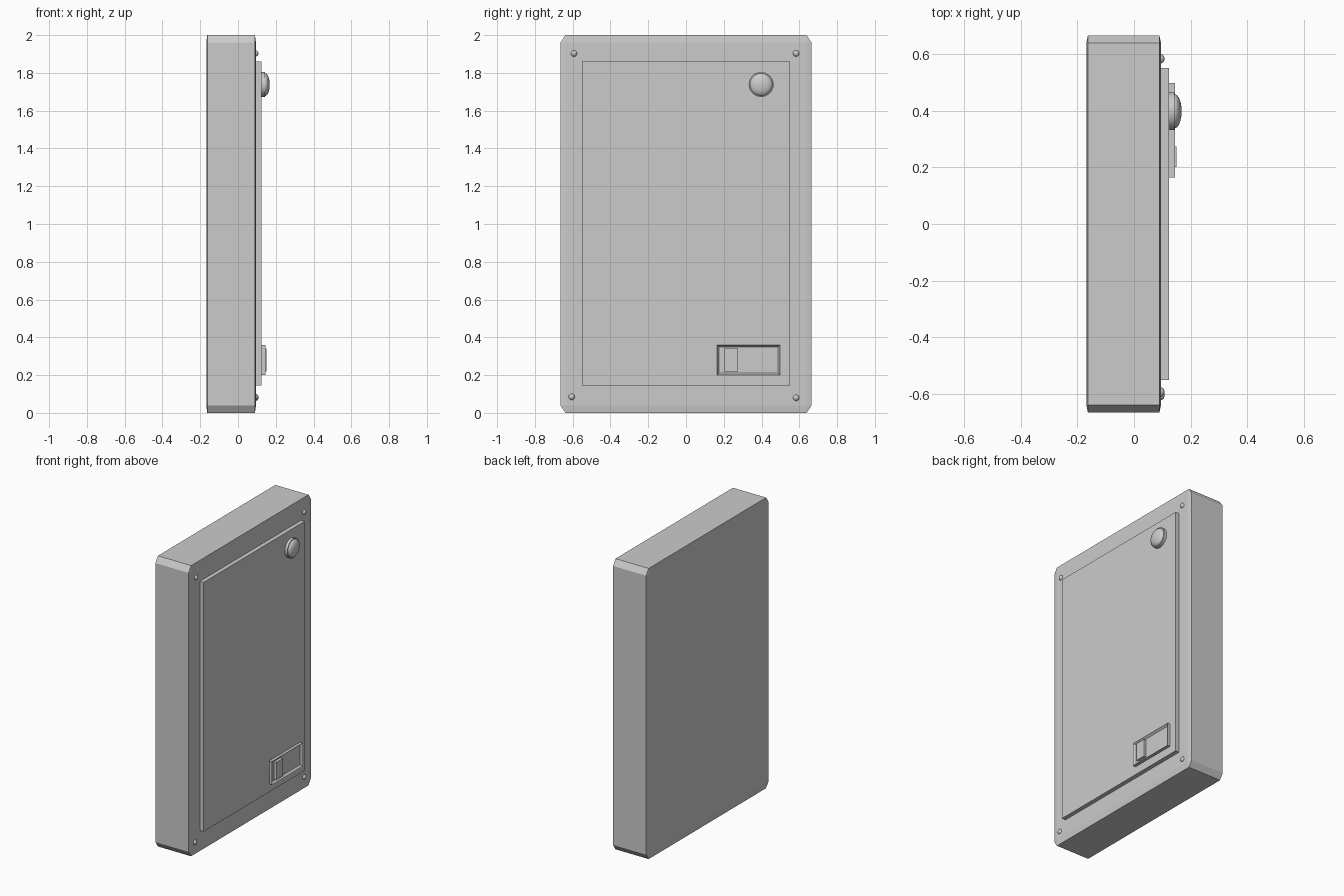
import bpy, bmesh, math

if "Cube" in bpy.data.objects:
    bpy.data.objects.remove(bpy.data.objects["Cube"])


def add_mesh(name, bm):
    bmesh.ops.recalc_face_normals(bm, faces=bm.faces)
    me = bpy.data.meshes.new(name)
    bm.to_mesh(me)
    bm.free()
    ob = bpy.data.objects.new(name, me)
    bpy.context.collection.objects.link(ob)
    return ob


def box(name, x, y, z, bevel=0.0):
    """Box from (min, max) ranges; bevel is a fraction of each side."""
    bm = bmesh.new()
    bmesh.ops.create_cube(bm, size=1)
    if bevel:
        bmesh.ops.bevel(bm, geom=bm.edges[:], offset=bevel, segments=1,
                        affect='EDGES')
    for v in bm.verts:
        v.co = [lo + (c + 0.5) * (hi - lo)
                for c, (lo, hi) in zip(v.co, (x, y, z))]
    return add_mesh(name, bm)


def lathe_x(name, y, z, profile, sides):
    """Turn (x, radius) points about an axis along x."""
    bm = bmesh.new()
    vs = [bm.verts.new((px, r, 0)) for px, r in profile]
    es = [bm.edges.new(p) for p in zip(vs, vs[1:])]
    bmesh.ops.spin(bm, geom=vs + es, cent=(0, 0, 0), axis=(1, 0, 0),
                   angle=math.tau, steps=sides)
    bmesh.ops.remove_doubles(bm, verts=bm.verts[:], dist=1e-5)
    ob = add_mesh(name, bm)
    ob.location = (0, y, z)
    bpy.ops.object.select_all(action='DESELECT')
    ob.select_set(True)
    bpy.context.view_layer.objects.active = ob
    bpy.ops.object.shade_smooth_by_angle(angle=math.radians(35))
    return ob


def dome(x0, radius, height, steps):
    return [(x0 + height * math.sin(a), radius * math.cos(a))
            for a in (math.pi / 2 * i / steps for i in range(steps + 1))]


# Case and raised front panel
box("case", (-0.168, 0.095), (-0.665, 0.665), (0, 2), bevel=0.02)
box("front_panel", (0.09, 0.124), (-0.55, 0.55), (0.145, 1.86))

# Round button: short collar with a dome
lathe_x("button", 0.398, 1.738,
        [(0.12, 0), (0.12, 0.066), (0.143, 0.066), (0.143, 0.06)]
        + dome(0.143, 0.06, 0.025, 8), 32)

# Corner screws
for i, (y, z) in enumerate([(-0.593, 1.903), (0.583, 1.903),
                            (-0.605, 0.085), (0.583, 0.08)]):
    lathe_x(f"screw_{i + 1}", y, z,
            [(0.085, 0), (0.085, 0.017)] + dome(0.092, 0.017, 0.016, 5), 16)

# Switch plate with a sunken window
plate = box("switch_plate", (0.12, 0.145), (0.164, 0.498), (0.2, 0.36))
bm = bmesh.new()
bm.from_mesh(plate.data)
front = max(bm.faces, key=lambda f: f.calc_center_median().x)
bmesh.ops.inset_region(bm, faces=[front], thickness=0.016)
bmesh.ops.translate(bm, verts=front.verts[:], vec=(-0.014, 0, 0))
bm.to_mesh(plate.data)
bm.free()

# Sliding switch
box("switch_slider", (0.128, 0.15), (0.202, 0.274), (0.22, 0.34))
